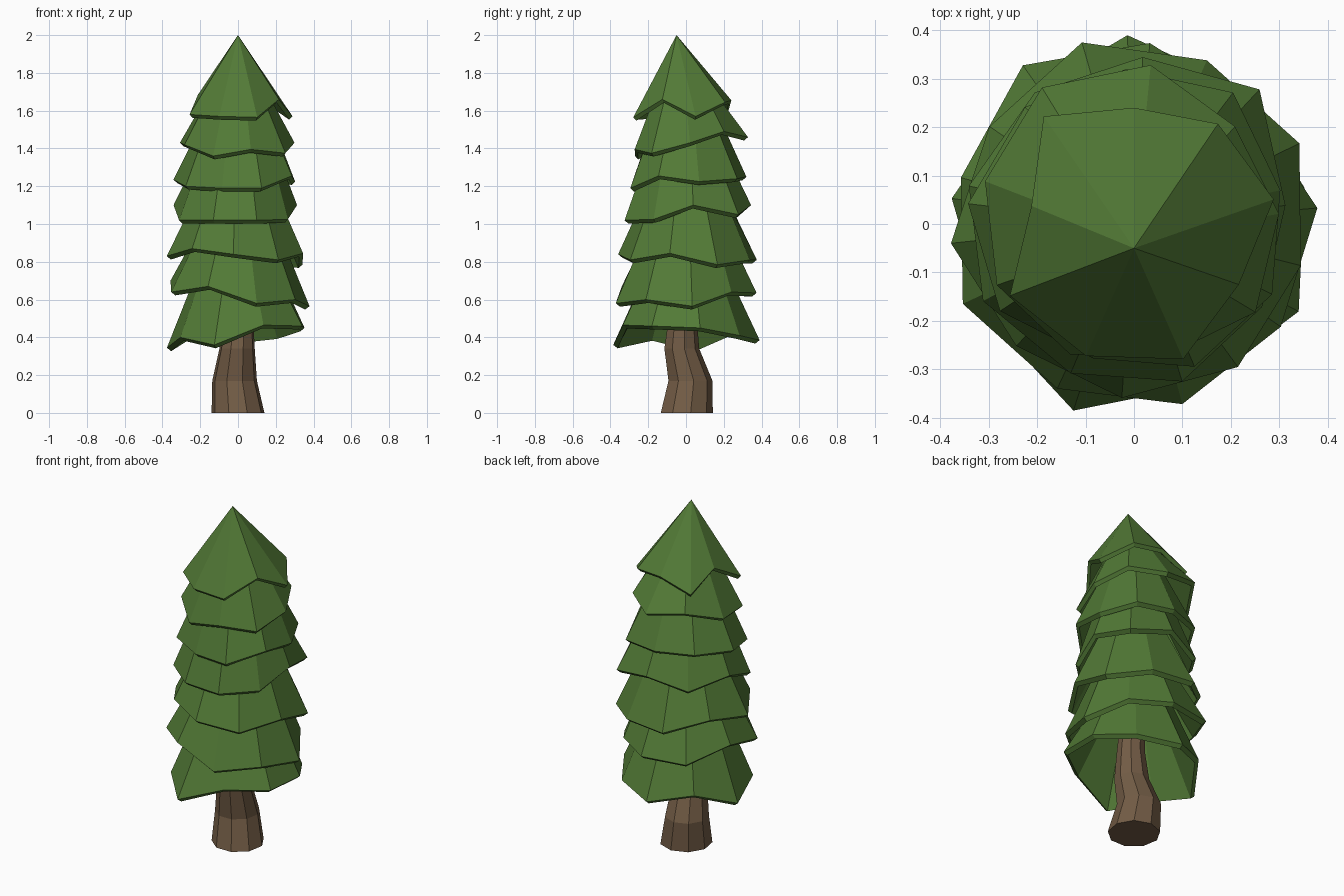
import bpy, bmesh
from math import cos, sin, radians

if "Cube" in bpy.data.objects:
    bpy.data.objects.remove(bpy.data.objects["Cube"])


def material(name, rgb):
    mat = bpy.data.materials.new(name)
    mat.diffuse_color = (*rgb, 1)
    mat.use_nodes = True
    mat.node_tree.nodes["Principled BSDF"].inputs["Base Color"].default_value = mat.diffuse_color
    return mat


GREEN = material("needles", (0.085, 0.195, 0.037))
BROWN = material("bark", (0.17, 0.107, 0.06))


def loft(name, rings, mat):
    """Skin a list of vertex rings, cap both ends, merge collapsed points."""
    bm = bmesh.new()
    loops = [[bm.verts.new(p) for p in ring] for ring in rings]
    n = len(loops[0])
    for a, b in zip(loops, loops[1:]):
        for i in range(n):
            j = (i + 1) % n
            bm.faces.new((a[i], a[j], b[j], b[i]))
    bm.faces.new(loops[0])
    bm.faces.new(loops[-1])
    bmesh.ops.remove_doubles(bm, verts=bm.verts[:], dist=1e-4)
    bmesh.ops.recalc_face_normals(bm, faces=bm.faces[:])
    mesh = bpy.data.meshes.new(name)
    bm.to_mesh(mesh)
    bm.free()
    mesh.materials.append(mat)
    obj = bpy.data.objects.new(name, mesh)
    bpy.context.collection.objects.link(obj)


def ring(cx, cy, z, r, n, rot=0):
    return [(cx + r * cos(radians(rot + 360 * i / n)),
             cy + r * sin(radians(rot + 360 * i / n)), z) for i in range(n)]


def tier(name, rot, radii, heights, top_z, top_r, top_y=0):
    """Nine-sided hollow skirt with an uneven rim and a thin lip."""
    def rim(scale, drop):
        return [(r * scale * cos(radians(rot + 40 * i)),
                 r * scale * sin(radians(rot + 40 * i)), z - drop)
                for i, (r, z) in enumerate(zip(radii, heights))]
    loft(name, [ring(0, top_y, top_z, top_r, 9, rot),
                rim(1, 0),
                rim(0.94, 0.018),
                ring(0, top_y, top_z - 0.05, top_r * 0.88, 9, rot)], GREEN)


# Foliage tiers, top to bottom
tier("foliage_tier_1", 10,
     (.293, .27, .24, .29, .215, .296, .29, .297, .25),
     (1.57, 1.645, 1.655, 1.59, 1.685, 1.58, 1.57, 1.565, 1.66), 2.0, 0, -0.05)
tier("foliage_tier_2", 4,
     (.30, .29, .33, .34, .32, .31, .30, .28, .31),
     (1.43, 1.49, 1.46, 1.50, 1.43, 1.42, 1.36, 1.395, 1.375), 1.78, 0.11, -0.02)
tier("foliage_tier_3", 13,
     (.31, .34, .32, .33, .345, .33, .29, .32, .32),
     (1.225, 1.24, 1.25, 1.25, 1.235, 1.20, 1.19, 1.19, 1.255), 1.58, 0.17)
tier("foliage_tier_4", 7,
     (.315, .38, .345, .34, .35, .35, .335, .34, .315),
     (1.10, 1.05, 1.10, 1.04, 1.10, 1.02, 1.02, 1.02, 1.025), 1.40, 0.20)
tier("foliage_tier_5", 26,
     (.38, .37, .39, .36, .38, .35, .36, .365, .355),
     (.785, .81, .81, .87, .83, .87, .84, .81, .845), 1.19, 0.20)
tier("foliage_tier_6", 5,
     (.38, .34, .375, .40, .37, .39, .375, .385, .37),
     (.565, .64, .635, .635, .70, .64, .67, .58, .60), 0.98, 0.21)
tier("foliage_tier_7", 12,
     (.36, .36, .39, .35, .38, .36, .405, .36, .385),
     (.45, .41, .385, .43, .345, .40, .36, .465, .46), 0.77, 0.21)

# Crooked tapering trunk
loft("trunk", [ring(x, y, z, r, 9, 10) for x, y, z, r in (
    (0, 0, 0, .142), (-.018, .02, .17, .12), (-.005, -.025, .34, .095),
    (.005, -.02, .50, .077), (0, 0, .85, .06))], BROWN)
